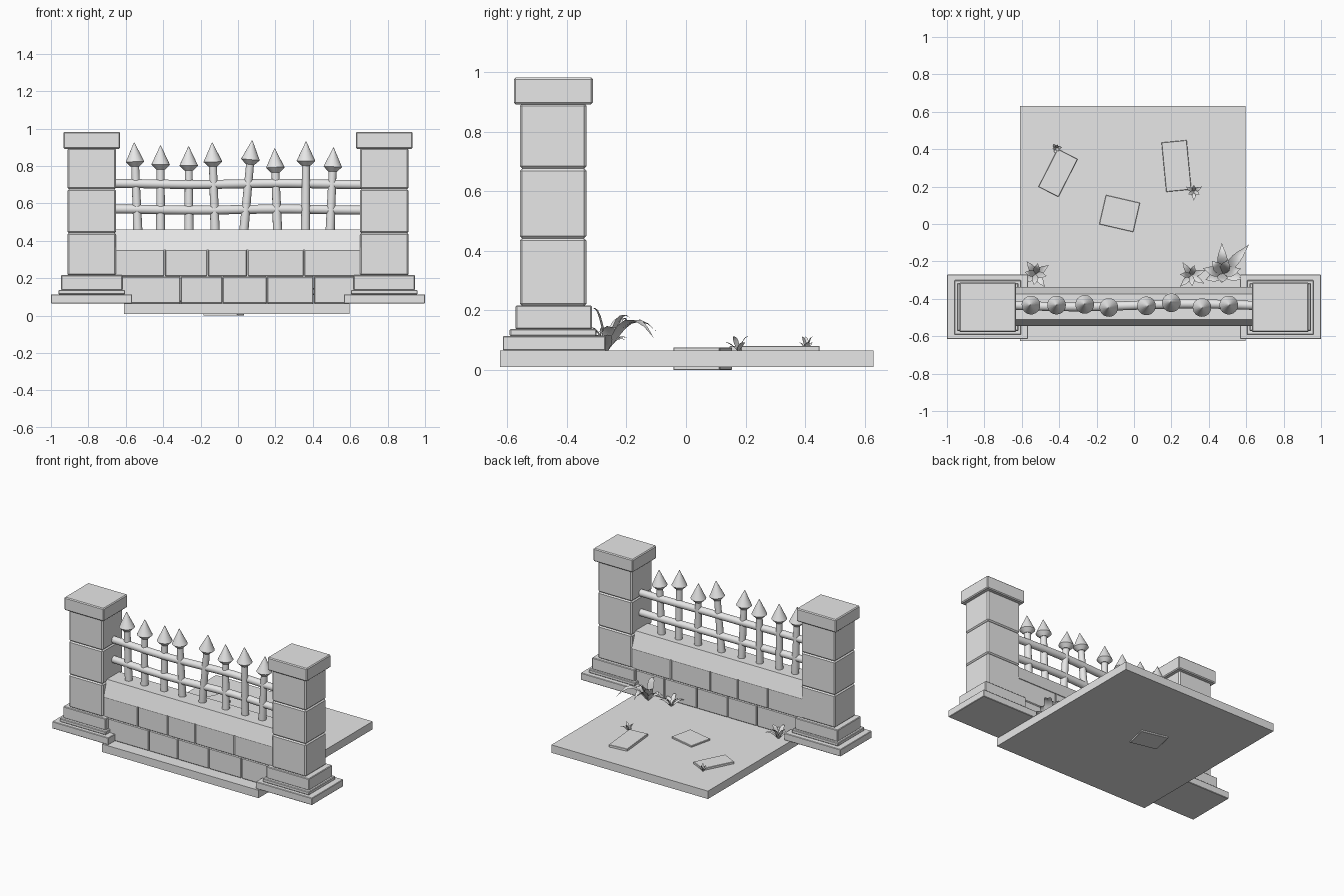
import bpy, bmesh, math
from mathutils import Matrix, Vector

cube = bpy.data.objects.get("Cube")
if cube:
    bpy.data.objects.remove(cube, do_unlink=True)

stone = bpy.data.materials.new("plain_grey")
stone.use_nodes = True
GREY = (0.8, 0.8, 0.8, 1)
stone.diffuse_color = GREY
stone.node_tree.nodes["Principled BSDF"].inputs["Base Color"].default_value = GREY


def finish(name, bm, smooth=False):
    """Turn a bmesh into a named object."""
    bmesh.ops.recalc_face_normals(bm, faces=bm.faces)
    mesh = bpy.data.meshes.new(name)
    bm.to_mesh(mesh)
    bm.free()
    mesh.materials.append(stone)
    obj = bpy.data.objects.new(name, mesh)
    bpy.context.collection.objects.link(obj)
    if smooth:
        bpy.ops.object.select_all(action="DESELECT")
        obj.select_set(True)
        bpy.context.view_layer.objects.active = obj
        bpy.ops.object.shade_smooth_by_angle(angle=math.radians(40))
    return obj


def box(name, x, y, z, bevel=0.0, turn=0.0):
    """Box from (low, high) ranges, optionally chamfered and turned about z."""
    bm = bmesh.new()
    bmesh.ops.create_cube(bm, size=1)
    bmesh.ops.scale(bm, vec=[r[1] - r[0] for r in (x, y, z)], verts=bm.verts)
    if bevel:
        bmesh.ops.bevel(bm, geom=bm.edges[:], offset=bevel, segments=1, affect="EDGES")
    centre = Vector([sum(r) / 2 for r in (x, y, z)])
    bm.transform(Matrix.Translation(centre) @ Matrix.Rotation(math.radians(turn), 4, "Z"))
    return finish(name, bm)


def tube(name, points, profile, sides=16):
    """Round solid: a ring of the given radius at each point of a path."""
    bm = bmesh.new()
    path = [Vector(p) for p in points]
    axis = (path[-1] - path[0]).normalized()
    rot = axis.to_track_quat("Z", "Y")
    rings = []
    for p, r in zip(path, profile):
        rings.append([bm.verts.new(p + rot @ Vector((r * math.cos(a), r * math.sin(a), 0)))
                      for a in (2 * math.pi * i / sides for i in range(sides))])
    for low, high in zip(rings, rings[1:]):
        for i in range(sides):
            j = (i + 1) % sides
            bm.faces.new((low[i], low[j], high[j], high[i]))
    bm.faces.new(rings[0])
    bm.faces.new(rings[-1])
    return finish(name, bm, True)


# Ground slab and loose paving stones
box("ground_slab", (-0.61, 0.595), (-0.625, 0.63), (0.01, 0.065))
for i, (x, y, w, d, low, top, turn) in enumerate([
        (-0.406, 0.273, 0.227, 0.12, 0.03, 0.08, 63),
        (0.227, 0.31, 0.265, 0.135, 0.03, 0.081, 95.5),
        (-0.077, 0.056, 0.187, 0.16, 0.0, 0.076, -13)]):
    box(f"paving_stone_{i + 1}", (x - w / 2, x + w / 2), (y - d / 2, y + d / 2),
        (low, top), 0.002, turn)

# Pillars: name, half width, y range, z range, chamfer
PILLAR = [
    ("pillar_step", 0.178, (-0.592, -0.3), (0.114, 0.138), 0.004),
    ("pillar_base", 0.164, (-0.572, -0.316), (0.136, 0.217), 0.004),
    ("pillar_lower_block", 0.13, (-0.558, -0.334), (0.215, 0.442), 0.008),
    ("pillar_middle_block", 0.13, (-0.558, -0.334), (0.442, 0.676), 0.008),
    ("pillar_upper_block", 0.13, (-0.558, -0.334), (0.676, 0.895), 0.008),
    ("pillar_cap", 0.152, (-0.578, -0.313), (0.892, 0.982), 0.006),
]
for side, sign in (("left", 1), ("right", -1)):
    box(f"{side}_pillar_plinth", sorted((sign * 0.567, sign)), (-0.615, -0.27),
        (0.065, 0.114), 0.003)
    mid = sign * 0.782
    for name, half, y, z, bevel in PILLAR:
        box(f"{side}_{name}", (mid - half, mid + half), y, z, bevel)

# Brick wall in two courses
for course, z, seams in (("lower", (0.065, 0.21), (-0.66, -0.307, -0.083, 0.155, 0.405, 0.66)),
                         ("upper", (0.21, 0.354), (-0.66, -0.392, -0.162, 0.05, 0.353, 0.66))):
    for i, x in enumerate(zip(seams, seams[1:])):
        box(f"{course}_brick_{i + 1}", (x[0] + 0.001, x[1] - 0.001), (-0.543, -0.339), z, 0.005)

# Coping with sloped front and back
coping = box("wall_coping", (-0.66, 0.66), (-0.545, -0.337), (0.352, 0.46))
for v in coping.data.vertices:
    if v.co.z > 0.4:
        v.co.y = -0.51 if v.co.y < -0.44 else -0.375

# Horizontal rails, slightly wavy
for name, z in (("lower_rail", 0.567), ("upper_rail", 0.704)):
    xs = [-0.66 + 1.32 * i / 10 for i in range(11)]
    tube(name, [(x, -0.435 + 0.008 * math.sin(5 * x), z + 0.003 * math.sin(7 * x))
                for x in xs], [0.024] * len(xs))

# Crooked pickets with pointed heads: foot x, tip x, tip y, tip z
PICKETS = [(-0.535, -0.555, -0.433, 0.925), (-0.414, -0.414, -0.433, 0.909),
           (-0.262, -0.264, -0.428, 0.904), (-0.122, -0.138, -0.449, 0.925),
           (0.03, 0.076, -0.438, 0.936), (0.212, 0.196, -0.417, 0.893),
           (0.361, 0.364, -0.449, 0.93), (0.492, 0.511, -0.433, 0.898)]
for i, (foot, tip, y, top) in enumerate(PICKETS):
    a, b = Vector((foot, -0.436, 0.44)), Vector((tip, y, top))
    down = (a - b).normalized()
    tube(f"picket_{i + 1}", [a, a.lerp(b, 0.5), b + down * 0.11], [0.025, 0.022, 0.021])
    tube(f"picket_head_{i + 1}", [b + down * h for h in (0.128, 0.102, 0.0)],
         [0.024, 0.05, 0.002], 20)


def plant(name, x, y, width, leaves):
    """Tuft of arched pointed leaves: direction, reach and height of each."""
    bm = bmesh.new()
    steps = 6
    for angle, reach, height in leaves:
        a = math.radians(angle)
        out, side = Vector((math.cos(a), math.sin(a), 0)), Vector((-math.sin(a), math.cos(a), 0))
        bend = 1.4 + reach * 6
        rows = []
        for k in range(steps + 1):
            t = k / steps
            mid = Vector((x, y, 0.062)) + out * reach * t
            mid.z += height * math.sin(t * bend)
            w = width * (0.1 + 0.9 * math.sin(math.pi * t ** 0.8)) * (1 - t ** 6) / 2
            lift = Vector((0, 0, w * 0.35))
            rows.append([bm.verts.new(p) for p in
                         (mid - side * w + lift, mid, mid + side * w + lift)])
        for r, s in zip(rows, rows[1:]):
            for j in (0, 1):
                bm.faces.new((r[j], r[j + 1], s[j + 1], s[j]))
    bmesh.ops.remove_doubles(bm, verts=bm.verts, dist=0.0005)
    finish(name, bm, True)


def tuft(reach, height, start, count):
    """Evenly spread leaves with alternating lengths."""
    return [(start + 360 * i / count, reach * (1 - 0.3 * (i % 2)), height * (0.6 + 0.4 * (i % 2)))
            for i in range(count)]


# Plants by the wall and between the paving stones
plant("large_plant", 0.475, -0.265, 0.055,
      [(92, 0.165, 0.1), (48, 0.21, 0.1), (15, 0.1, 0.08), (-12, 0.12, 0.05), (165, 0.11, 0.08),
       (200, 0.1, 0.05), (262, 0.05, 0.145), (130, 0.09, 0.11), (70, 0.08, 0.12)])
plant("medium_plant", 0.305, -0.275, 0.03, tuft(0.085, 0.07, 20, 7))
plant("side_plant", -0.525, -0.268, 0.035, tuft(0.085, 0.08, 35, 8))
plant("small_plant_1", -0.415, 0.405, 0.016, tuft(0.03, 0.05, 10, 6))
plant("small_plant_2", 0.32, 0.175, 0.02, tuft(0.05, 0.05, 30, 6))
